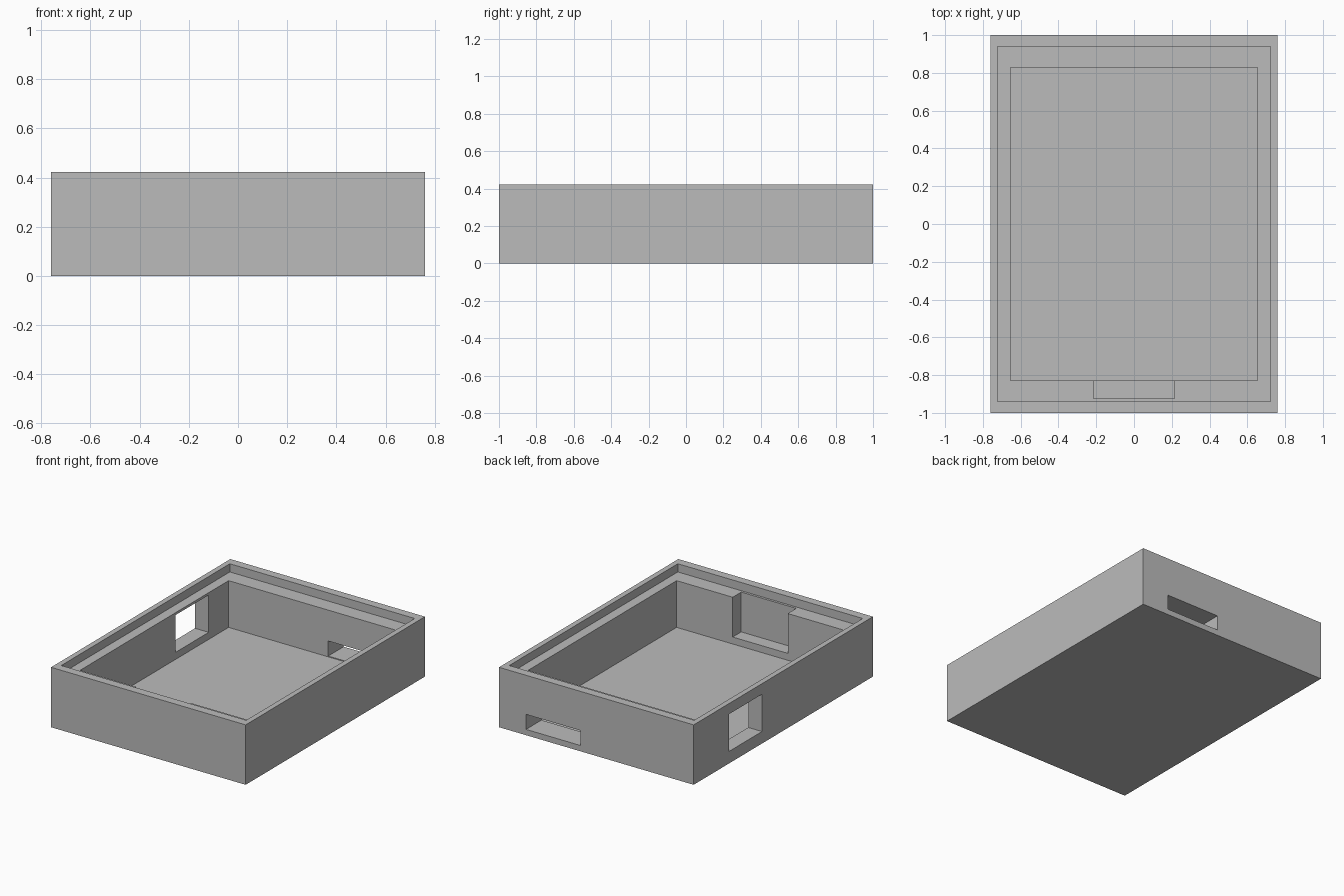
import bpy

default = bpy.data.objects.get("Cube")
if default:
    bpy.data.objects.remove(default, do_unlink=True)

grey = bpy.data.materials.new("plain grey")
grey.use_nodes = True
COLOUR = (0.5, 0.5, 0.5, 1.0)
grey.diffuse_color = COLOUR
grey.node_tree.nodes["Principled BSDF"].inputs["Base Color"].default_value = COLOUR


def box(name, low, high):
    """Axis-aligned box between two opposite corners."""
    centre = [(a + b) / 2 for a, b in zip(low, high)]
    bpy.ops.mesh.primitive_cube_add(size=1, location=centre)
    ob = bpy.context.object
    ob.name = name
    ob.scale = [b - a for a, b in zip(low, high)]
    bpy.ops.object.transform_apply(location=True, rotation=False, scale=True)
    ob.data.materials.append(grey)
    return ob


# Overall sizes of the open tray
HX, HY, TOP = 0.76, 1.0, 0.423
LIP_X, LIP_Y, LEDGE = 0.722, 0.94, 0.365
IN_X, IN_Y, FLOOR = 0.653, 0.828, 0.035
OVER = 0.1

tray = box("enclosure_tray", (-HX, -HY, 0), (HX, HY, TOP))

cuts = [
    # stepped recess for a lid, then the main cavity
    box("lid_recess_cutter", (-LIP_X, -LIP_Y, LEDGE), (LIP_X, LIP_Y, TOP + OVER)),
    box("cavity_cutter", (-IN_X, -IN_Y, FLOOR), (IN_X, IN_Y, TOP + OVER)),
    # pocket inside the front wall, open at the ledge
    box("front_pocket_cutter", (-0.215, -0.923, 0.084), (0.215, -IN_Y + OVER, TOP + OVER)),
    # window through the side wall
    box("side_window_cutter", (-HX - OVER, 0.238, 0.085), (-IN_X + OVER, 0.606, 0.348)),
    # low slot through the back wall
    box("back_slot_cutter", (0.125, IN_Y - OVER, 0.041), (0.549, HY + OVER, 0.147)),
]

for cutter in cuts:
    mod = tray.modifiers.new(cutter.name, "BOOLEAN")
    mod.operation = "DIFFERENCE"
    mod.solver = "EXACT"
    mod.object = cutter
    bpy.context.view_layer.objects.active = tray
    bpy.ops.object.modifier_apply(modifier=mod.name)
    bpy.data.objects.remove(cutter, do_unlink=True)
